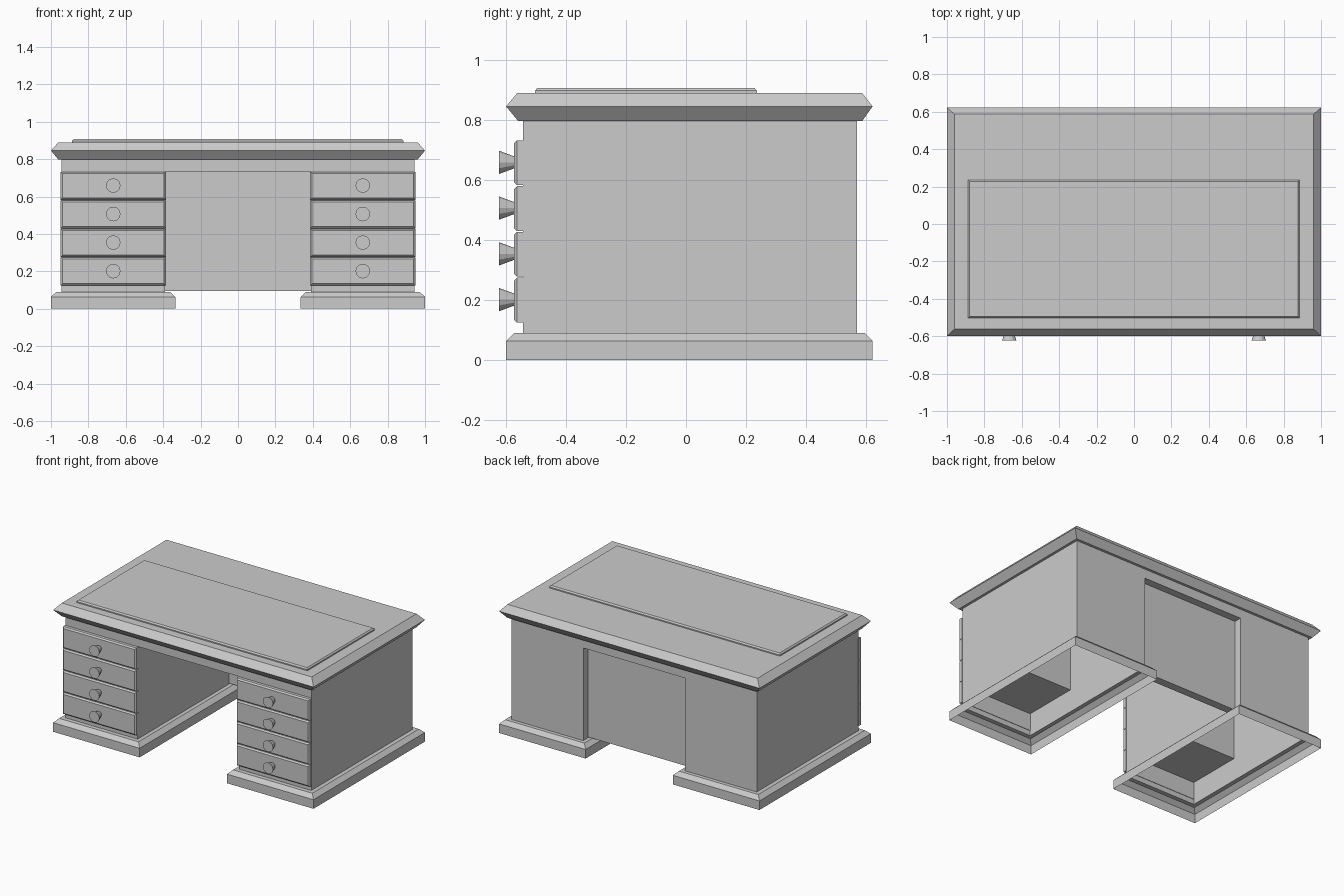
import bpy, bmesh, math

if "Cube" in bpy.data.objects:
    bpy.data.objects.remove(bpy.data.objects["Cube"])


def finish(name, bm, fix=True):
    if fix:
        bmesh.ops.recalc_face_normals(bm, faces=bm.faces[:])
    me = bpy.data.meshes.new(name)
    bm.to_mesh(me)
    bm.free()
    ob = bpy.data.objects.new(name, me)
    bpy.context.collection.objects.link(ob)
    return ob


def loft(name, rects, bottom=True, top=True):
    """Stack rectangles (x0, x1, y0, y1, z) into a moulded block or open shell."""
    bm = bmesh.new()
    rings = [[bm.verts.new(p) for p in ((a, c, z), (b, c, z), (b, d, z), (a, d, z))]
             for a, b, c, d, z in rects]
    for lo, hi in zip(rings, rings[1:]):
        for i in range(4):
            j = (i + 1) % 4
            bm.faces.new((lo[i], lo[j], hi[j], hi[i]))
    if bottom:
        bm.faces.new(rings[0][::-1])
    if top:
        bm.faces.new(rings[-1])
    return finish(name, bm, False)


def box(name, x0, x1, y0, y1, z0, z1):
    return loft(name, [(x0, x1, y0, y1, z0), (x0, x1, y0, y1, z1)])


def mirror_x(ob):
    ob.modifiers.new("mirror", "MIRROR").use_axis[0] = True
    return ob


# Carcass: arch-shaped front outline run front to back, pedestals open below
FRONT, BACK, SIDE, KNEE = -0.543, 0.57, 0.943, 0.39
outline = [(-SIDE, 0.09), (-KNEE, 0.09), (-KNEE, 0.733), (KNEE, 0.733),
           (KNEE, 0.09), (SIDE, 0.09), (SIDE, 0.797), (-SIDE, 0.797)]
bm = bmesh.new()
f = [bm.verts.new((x, FRONT, z)) for x, z in outline]
b = [bm.verts.new((x, BACK, z)) for x, z in outline]
bm.faces.new(f)
bm.faces.new(b[::-1])
for i in range(8):
    j = (i + 1) % 8
    if i not in (0, 4):
        bm.faces.new((f[j], f[i], b[i], b[j]))
finish("carcass", bm, False)

# Recessed back panel of the knee space
box("back_panel", -KNEE, KNEE, 0.46, 0.517, 0.095, 0.733)

# Desk top with angled edge, and raised writing surface
loft("desk_top", [(-0.96, 0.96, -0.56, 0.588, 0.797), (-1, 1, -0.6, 0.622, 0.845),
                  (-0.96, 0.96, -0.562, 0.587, 0.89)])
loft("writing_surface", [(-0.887, 0.885, -0.503, 0.236, 0.889), (-0.887, 0.885, -0.503, 0.236, 0.898),
                         (-0.879, 0.877, -0.495, 0.228, 0.907)])

# Plinths: hollow skirt, bevel and ledge up to the pedestal wall
mirror_x(loft("plinth", [(0.335, 1, -0.6, 0.622, 0), (0.335, 1, -0.6, 0.622, 0.063),
                         (0.363, 0.972, -0.573, 0.596, 0.09),
                         (KNEE, SIDE, FRONT, BACK, 0.09)], False, False))

# Drawer box visible inside the pedestals from below
mirror_x(box("drawer_box", KNEE + 0.002, SIDE - 0.002, FRONT + 0.002, -0.15, 0.245, 0.73))

# Drawers with bevelled fronts and flared knobs
for n in range(4):
    z0 = 0.125 + n * 0.1525
    x0, x1, z1, c = 0.386, 0.948, z0 + 0.149, 0.009
    bm = bmesh.new()
    rings = [[bm.verts.new(p) for p in ((x0 + e, y, z0 + e), (x1 - e, y, z0 + e),
                                        (x1 - e, y, z1 - e), (x0 + e, y, z1 - e))]
             for y, e in ((-0.54, 0), (-0.564, 0), (-0.573, c))]
    for lo, hi in zip(rings, rings[1:]):
        for i in range(4):
            j = (i + 1) % 4
            bm.faces.new((lo[i], lo[j], hi[j], hi[i]))
    bm.faces.new(rings[0])
    bm.faces.new(rings[-1])
    mirror_x(finish(f"drawer_front_{n + 1}", bm))

    bm = bmesh.new()
    bmesh.ops.create_cone(bm, cap_ends=True, segments=12, radius1=0.019, radius2=0.039, depth=0.054)
    for v in bm.verts:
        x, y, z = v.co
        v.co = (0.667 + x, -0.597 - z, z0 + 0.076 + y)
    mirror_x(finish(f"drawer_knob_{n + 1}", bm))
